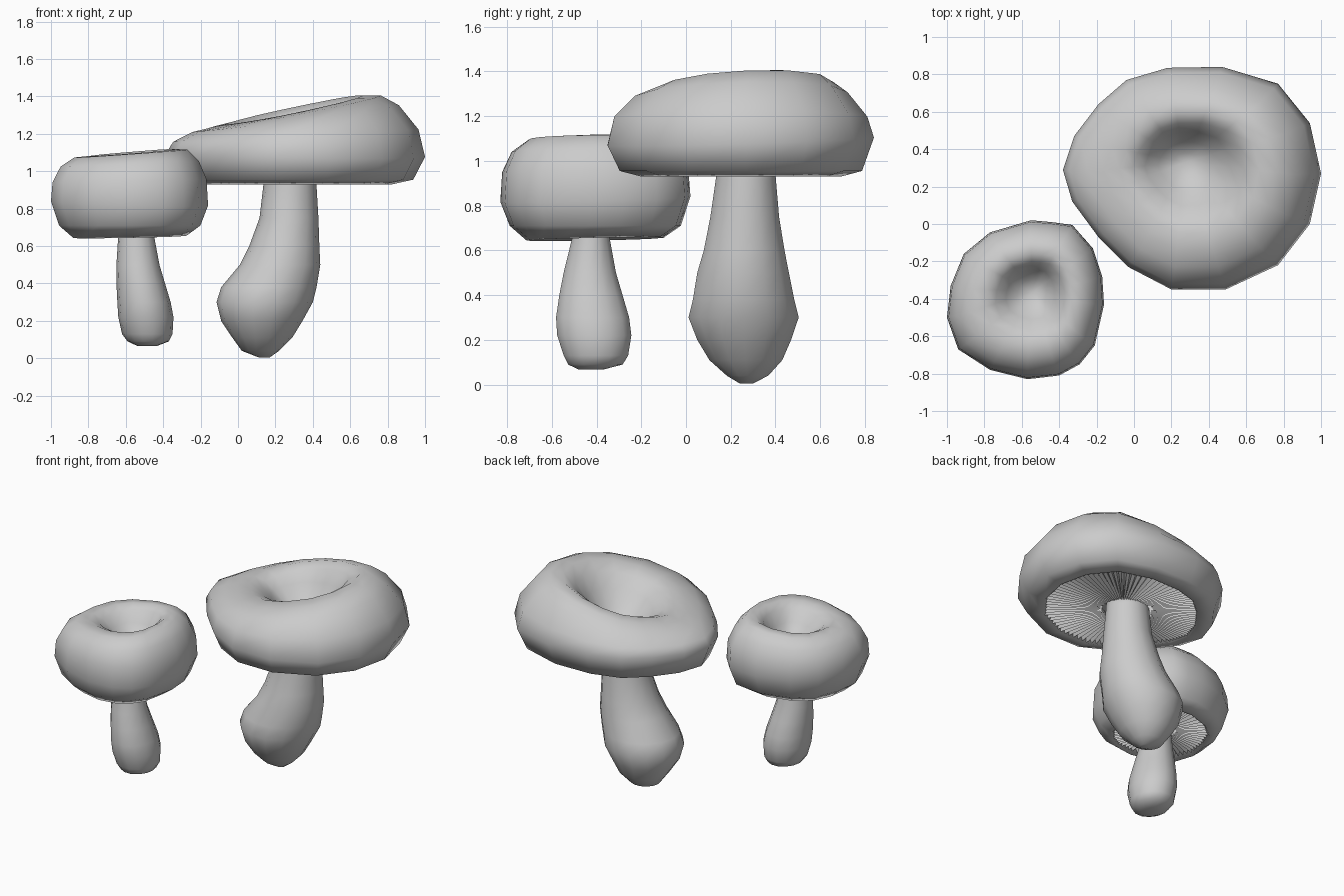
import bpy, bmesh, math
from mathutils import Vector

if "Cube" in bpy.data.objects:
    bpy.data.objects.remove(bpy.data.objects["Cube"])


def finish(bm, name, smooth=True):
    bmesh.ops.recalc_face_normals(bm, faces=bm.faces)
    for f in bm.faces:
        f.smooth = smooth
    me = bpy.data.meshes.new(name)
    bm.to_mesh(me)
    bm.free()
    ob = bpy.data.objects.new(name, me)
    bpy.context.collection.objects.link(ob)
    return ob


def loft(name, rings):
    """Skin a list of point rings; both ends are closed."""
    bm = bmesh.new()
    loops = [[bm.verts.new(p) for p in r] for r in rings]
    n = len(loops[0])
    for a, b in zip(loops, loops[1:]):
        for i in range(n):
            j = (i + 1) % n
            bm.faces.new((a[i], a[j], b[j], b[i]))
    for loop in (loops[0], loops[-1]):
        mid = sum((v.co for v in loop), Vector()) / n
        c = bm.verts.new(mid)
        for i in range(n):
            bm.faces.new((loop[i], loop[(i + 1) % n], c))
    return finish(bm, name)


def cap(name, outline, centre, profile, dip_shift):
    """Profile rows: radius fraction, height, x tilt, y tilt."""
    cx, cy = centre
    rings = []
    top = False
    for f, z, tx, ty in profile:
        top = top or f == 1.0
        k = max(0, 1 - f / 0.8) if top else 0
        ring = []
        for x, y in outline:
            dx, dy = (x - cx) * f, (y - cy) * f
            ring.append((cx + dx + dip_shift[0] * k, cy + dy + dip_shift[1] * k,
                         z + dx * tx + dy * ty))
        rings.append(ring)
    return loft(name, rings)


def gills(name, outline, centre, inner, outer, z_in, z_out, depth, per_side=12):
    """Radially pleated disc following the cap outline."""
    bm = bmesh.new()
    c = Vector(centre)
    pairs = []
    n = len(outline)
    for i in range(n):
        a, b = Vector(outline[i]), Vector(outline[(i + 1) % n])
        for k in range(per_side):
            d = a.lerp(b, k / per_side) - c
            dz = depth if k % 2 else -depth
            p, q = c + d * inner, c + d * outer
            pairs.append((bm.verts.new((p.x, p.y, z_in + dz)),
                          bm.verts.new((q.x, q.y, z_out + dz))))
    for i, (a, b) in enumerate(pairs):
        p, q = pairs[(i + 1) % len(pairs)]
        bm.faces.new((a, b, q, p))
    return finish(bm, name, smooth=False)


def stem(name, sections, sides=14):
    """Sections: x min, x max, y min, y max, z."""
    rings = []
    for x0, x1, y0, y1, z in sections:
        rings.append([((x0 + x1) / 2 + (x1 - x0) / 2 * math.cos(t),
                       (y0 + y1) / 2 + (y1 - y0) / 2 * math.sin(t), z)
                      for t in (2 * math.pi * i / sides for i in range(sides))])
    return loft(name, rings)


# Large mushroom
big_outline = [(1.0, .27), (.94, .54), (.77, .75), (.47, .84), (.18, .835), (-.04, .77),
               (-.19, .64), (-.32, .47), (-.38, .29), (-.33, .12), (-.19, -.07),
               (-.03, -.23), (.2, -.35), (.49, -.35), (.77, -.22), (.94, 0)]
big_centre = (.3, .25)
cap("large_cap", big_outline, big_centre, [
    (.22, .98, 0, 0), (.70, .97, 0, 0), (.75, .93, 0, 0), (.91, .955, 0, 0),
    (1.0, 1.09, -.02, .03), (.95, 1.19, .05, 0), (.80, 1.28, .13, .02),
    (.67, 1.315, .19, .04), (.54, 1.325, .21, .05), (.43, 1.29, .20, .05),
    (.33, 1.22, .15, .03), (.22, 1.13, .08, 0), (.10, 1.08, 0, 0), (.03, 1.07, 0, 0)],
    (-.03, .08))
gills("large_gills", big_outline, big_centre, .2, .74, .955, .945, .012)
stem("large_stem", [
    (.11, .17, .24, .30, .005), (.02, .22, .18, .37, .04), (-.03, .29, .10, .435, .11),
    (-.09, .345, .045, .475, .2), (-.115, .40, .005, .51, .3), (-.09, .42, .025, .49, .38),
    (.01, .44, .045, .465, .5), (.06, .435, .075, .445, .6), (.115, .43, .105, .42, .75),
    (.135, .42, .13, .405, .92), (.14, .415, .135, .40, 1.0)])

# Small mushroom
small_outline = [(-.16, -.43), (-.17, -.28), (-.22, -.13), (-.33, -.005), (-.44, .01),
                 (-.55, .02), (-.77, -.045), (-.91, -.16), (-.98, -.33), (-1.0, -.5),
                 (-.94, -.67), (-.77, -.78), (-.57, -.83), (-.4, -.81), (-.29, -.75),
                 (-.21, -.65)]
small_centre = (-.57, -.41)
cap("small_cap", small_outline, small_centre, [
    (.2, .72, 0, 0), (.64, .70, 0, 0), (.72, .65, .02, .02), (.90, .71, 0, 0),
    (1.0, .83, -.03, .03), (.98, .95, .02, 0), (.88, 1.04, .04, 0),
    (.72, 1.095, .07, .01), (.55, 1.10, .08, .02), (.43, 1.07, .08, .02),
    (.31, 1.00, .04, 0), (.18, .94, 0, 0), (.05, .92, 0, 0)],
    (.03, .05))
gills("small_gills", small_outline, small_centre, .18, .70, .69, .675, .012, 8)
stem("small_stem", [
    (-.54, -.43, -.48, -.37, .067), (-.59, -.37, -.53, -.28, .09),
    (-.62, -.35, -.55, -.255, .13), (-.64, -.345, -.58, -.24, .22),
    (-.645, -.36, -.585, -.25, .30), (-.65, -.39, -.57, -.28, .40),
    (-.65, -.42, -.55, -.31, .50), (-.64, -.45, -.51, -.34, .66),
    (-.635, -.455, -.505, -.345, .74)])
